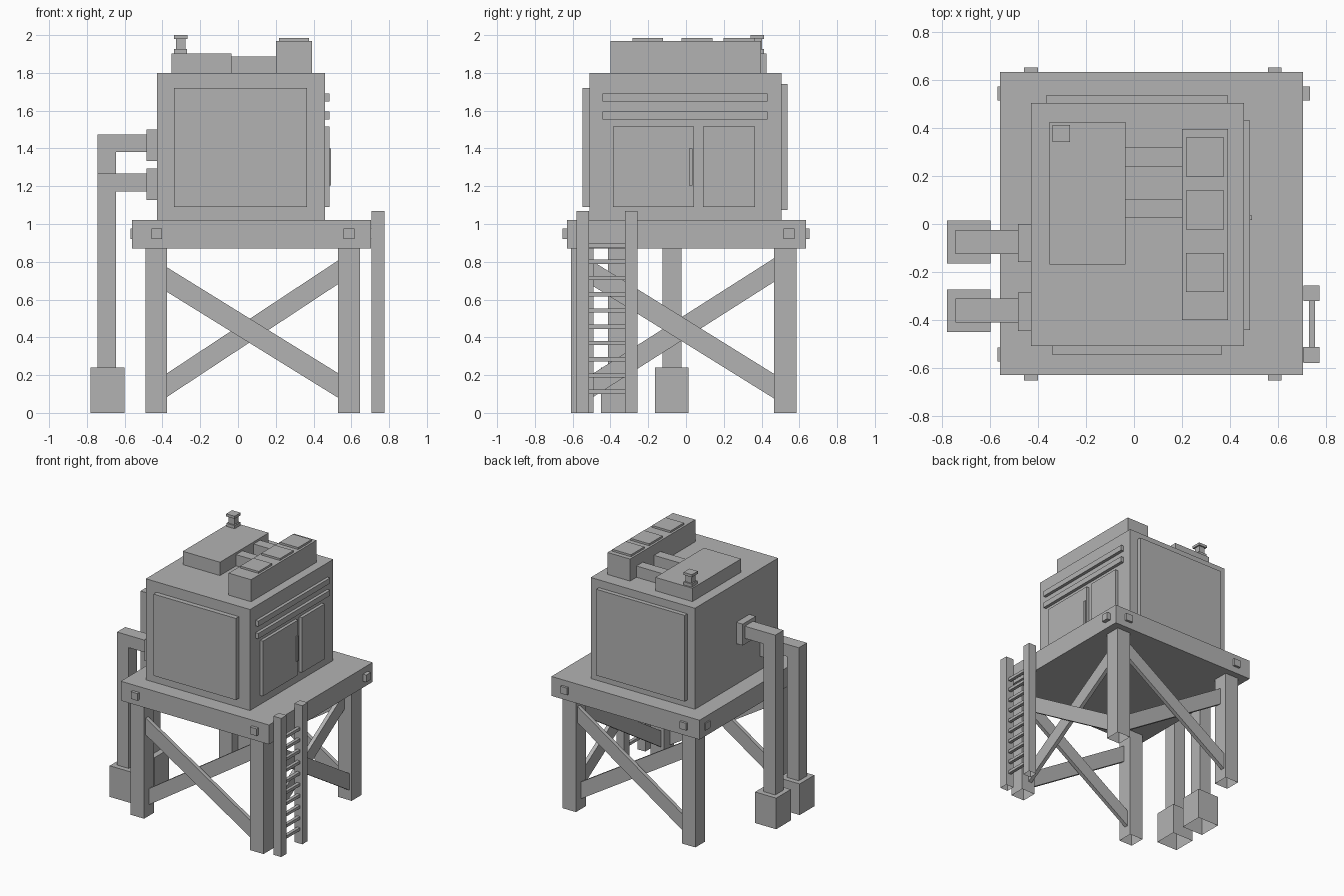
import bpy
import bmesh

default = bpy.data.objects.get("Cube")
if default:
    bpy.data.objects.remove(default, do_unlink=True)

# Single painted metal colour
grey = bpy.data.materials.new("plain_grey")
grey.use_nodes = True
grey.diffuse_color = (0.45, 0.45, 0.45, 1)
grey.node_tree.nodes["Principled BSDF"].inputs["Base Color"].default_value = grey.diffuse_color


def box(name, xs, ys, zs, open_bottom=False, shear_axis=None, rise=0):
    """Box from axis ranges; optional missing floor, optional rise along an axis."""
    bm = bmesh.new()
    bmesh.ops.create_cube(bm, size=1)
    if open_bottom:
        floor = [f for f in bm.faces if f.normal.z < -0.5]
        bmesh.ops.delete(bm, geom=floor, context='FACES_ONLY')
    for v in bm.verts:
        lift = 0
        if shear_axis is not None and v.co[shear_axis] > 0:
            lift = rise
        for i, (lo, hi) in enumerate((xs, ys, zs)):
            v.co[i] = lo if v.co[i] < 0 else hi
        v.co.z += lift
    mesh = bpy.data.meshes.new(name)
    bm.to_mesh(mesh)
    bm.free()
    mesh.materials.append(grey)
    obj = bpy.data.objects.new(name, mesh)
    bpy.context.collection.objects.link(obj)
    return obj


def around(centre, size):
    return (centre - size / 2, centre + size / 2)


# Platform on four open-ended legs
box("platform", (-0.56, 0.705), (-0.63, 0.635), (0.87, 1.02))
leg_x = {"left": (0.53, 0.645), "right": (-0.49, -0.375)}
leg_y = {"front": (-0.61, -0.49), "back": (0.465, 0.585)}
for side, xs in leg_x.items():
    for end, ys in leg_y.items():
        box(f"{end}_{side}_leg", xs, ys, (0, 0.87), open_bottom=True)

# Crossed braces on the front, back and ladder side
span_x, span_y = (-0.375, 0.53), (-0.49, 0.465)
falling, rising = (0.64, 0.77), (0.085, 0.21)
box("front_brace_falling", span_x, (-0.59, -0.56), falling, shear_axis=0, rise=-0.56)
box("front_brace_rising", span_x, (-0.55, -0.52), rising, shear_axis=0, rise=0.597)
box("back_brace_rising", span_x, (0.535, 0.565), rising, shear_axis=0, rise=0.597)
box("back_brace_falling", span_x, (0.495, 0.525), falling, shear_axis=0, rise=-0.56)
box("side_brace_falling", (0.595, 0.625), span_y, (0.67, 0.80), shear_axis=1, rise=-0.593)
box("side_brace_rising", (0.555, 0.585), span_y, rising, shear_axis=1, rise=0.608)

# Square bolt heads on the platform rim
bolt_z = (0.92, 0.975)
for x in (-0.43, 0.588):
    box("front_bolt", around(x, 0.057), (-0.653, -0.63), bolt_z)
    box("back_bolt", around(x, 0.057), (0.635, 0.653), bolt_z)
for y in (-0.545, 0.545):
    box("right_bolt", (-0.57, -0.56), around(y, 0.057), bolt_z)
    box("left_bolt", (0.705, 0.735), around(y, 0.057), bolt_z)

# Ladder
for y in (-0.547, -0.29):
    box("ladder_rail", (0.708, 0.775), around(y, 0.065), (0, 1.07), open_bottom=True)
for i in range(10):
    box("ladder_rung", (0.73, 0.755), (-0.515, -0.322), around(0.112 + i * 0.086, 0.022))

# Cabin with raised panels
box("cabin", (-0.43, 0.46), (-0.51, 0.505), (1.02, 1.80))
box("front_panel", (-0.34, 0.365), (-0.547, -0.51), (1.09, 1.72))
box("back_panel", (-0.365, 0.39), (0.505, 0.538), (1.075, 1.74))

# Trim strips, doors and handle
for z in (1.575, 1.67):
    box("trim_strip", (0.46, 0.484), (-0.443, 0.432), around(z, 0.042))
for ys in ((-0.387, 0.043), (0.09, 0.366)):
    box("door", (0.46, 0.484), ys, (1.09, 1.515))
box("door_handle", (0.484, 0.492), (0.017, 0.035), (1.205, 1.40))

# Pipes with wall flanges and ground blocks
for y, z in ((-0.075, 1.427), (-0.362, 1.22)):
    width = around(y, 0.1)
    box("pipe_flange", (-0.485, -0.43), around(y - 0.004, 0.16), around(z - 0.01, 0.165))
    box("pipe_arm", (-0.645, -0.485), width, around(z, 0.094))
    box("pipe_riser", (-0.745, -0.645), width, (0.24, z + 0.047))
    box("pipe_block", (-0.78, -0.60), around(y, 0.178), (0, 0.24), open_bottom=True)

# Roof units joined by ducts
box("roof_unit", (-0.352, -0.035), (-0.17, 0.425), (1.80, 1.903))
box("fan_unit", (0.20, 0.392), (-0.40, 0.397), (1.80, 1.97))
for y in (0.065, 0.28):
    box("roof_duct", (-0.035, 0.20), around(y, 0.078), (1.80, 1.887))
for y in (-0.203, 0.058, 0.28):
    box("fan_cover", (0.217, 0.375), around(y, 0.163), (1.97, 1.985))

# Roof vent stack
for name, size, zs in (("vent_base", 0.07, (1.903, 1.927)),
                       ("vent_neck", 0.05, (1.927, 1.98)),
                       ("vent_cap", 0.072, (1.98, 2.0))):
    box(name, around(-0.304, size), around(0.378, size), zs)
